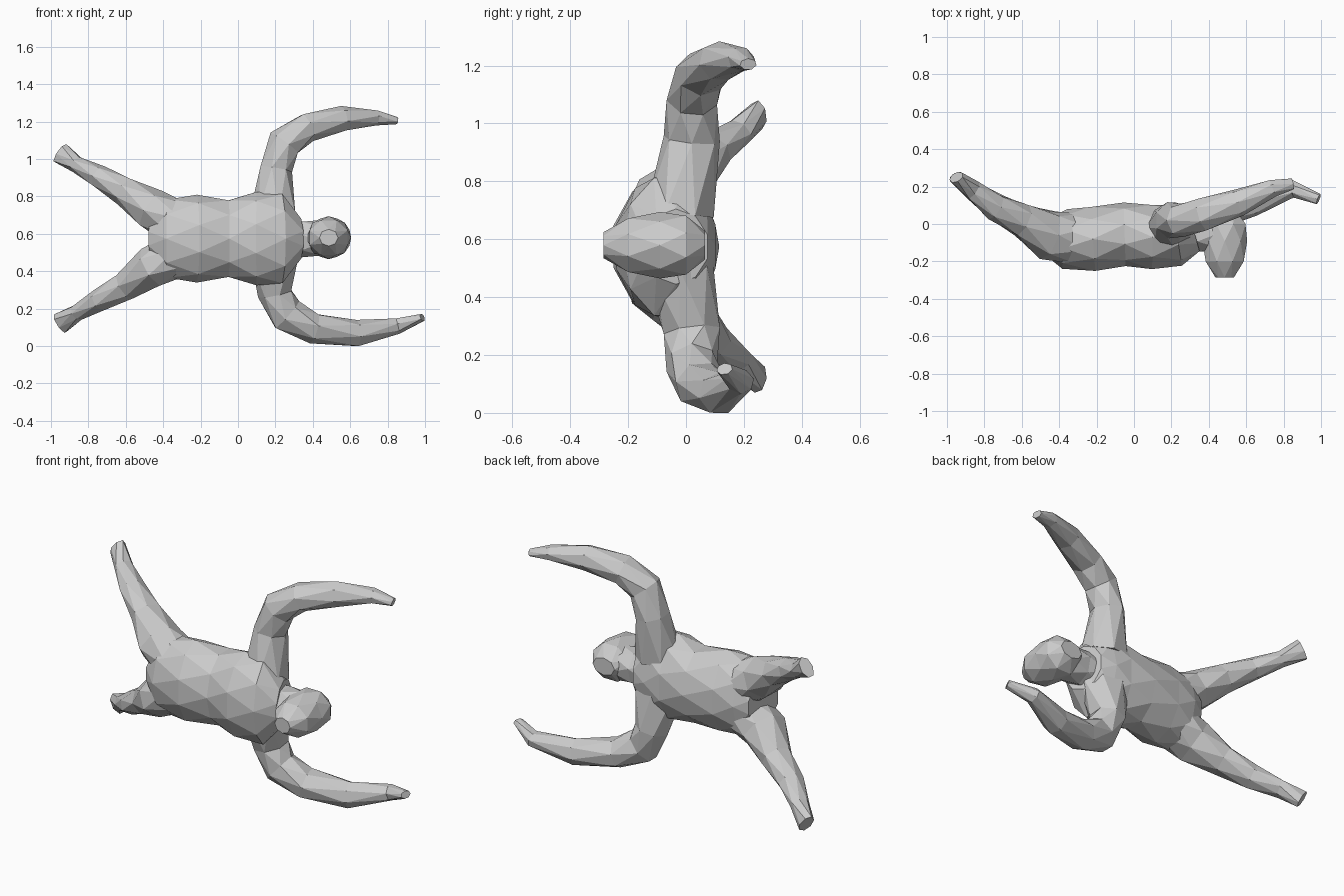
import bpy, bmesh, math
from mathutils import Vector

if "Cube" in bpy.data.objects:
    bpy.data.objects.remove(bpy.data.objects["Cube"])


def loft(name, stations, sides, up=(0, 1, 0)):
    """Faceted tube through (x, y, z, radius_a, radius_b); radius_b lies along 'up'."""
    up = Vector(up)
    pts = [Vector(s[:3]) for s in stations]
    bm = bmesh.new()
    rings = []
    for i, s in enumerate(stations):
        t = (pts[min(i + 1, len(pts) - 1)] - pts[max(i - 1, 0)]).normalized()
        a = t.cross(up).normalized()
        b = a.cross(t)
        ring = []
        for k in range(sides):
            # half a step of twist per ring gives the triangulated look
            ang = 2 * math.pi * (k + 0.5 * (i % 2)) / sides
            ring.append(bm.verts.new(pts[i] + a * s[3] * math.cos(ang) + b * s[4] * math.sin(ang)))
        rings.append(ring)
    for i in range(len(rings) - 1):
        p, q = rings[i], rings[i + 1]
        for k in range(sides):
            n = (k + 1) % sides
            if i % 2 == 0:
                bm.faces.new((p[k], p[n], q[k]))
                bm.faces.new((p[n], q[n], q[k]))
            else:
                bm.faces.new((p[k], q[n], q[k]))
                bm.faces.new((p[k], p[n], q[n]))
    bm.faces.new(rings[0])
    bm.faces.new(rings[-1])
    bmesh.ops.recalc_face_normals(bm, faces=bm.faces)
    mesh = bpy.data.meshes.new(name)
    bm.to_mesh(mesh)
    bm.free()
    ob = bpy.data.objects.new(name, mesh)
    bpy.context.collection.objects.link(ob)
    return ob


def lower_arm(x, y, z, ra, rb):
    """The other arm: mirrored, longer, less wide, with the forearm tilted inwards."""
    x += 0.21 * max(0, x - 0.2)
    tilt = max(0, x - 0.6)
    return x, y - 0.6 * max(0, x - 0.85), 0.605 - 0.82 * (z - 0.605) + 0.22 * tilt, ra * 1.05, rb


# torso, hips to shoulders: x, y, half height, half depth
torso = [(-0.455, -0.06, 0.12, 0.11), (-0.37, -0.08, 0.22, 0.16), (-0.22, -0.08, 0.235, 0.18),
         (-0.05, -0.055, 0.215, 0.17), (0.10, -0.07, 0.25, 0.18), (0.23, -0.06, 0.25, 0.165),
         (0.32, -0.035, 0.13, 0.12)]
body = loft("swimmer_body", [(x, y, 0.6, h, d) for x, y, h, d in torso], 10)

# head, face to nape: y, half width, half height
head = [(-0.285, 0.05, 0.045), (-0.20, 0.11, 0.10), (-0.09, 0.12, 0.115),
        (0.0, 0.12, 0.11), (0.065, 0.07, 0.05)]

arm = [(0.19, -0.02, 0.72, 0.13, 0.12), (0.20, 0.02, 0.97, 0.09, 0.10),
       (0.25, 0.02, 1.11, 0.095, 0.09), (0.37, 0.05, 1.195, 0.08, 0.09),
       (0.56, 0.115, 1.24, 0.07, 0.075), (0.74, 0.19, 1.247, 0.042, 0.048),
       (0.85, 0.215, 1.23, 0.02, 0.03)]

leg = [(-0.30, -0.08, 0.67, 0.13, 0.14), (-0.46, -0.06, 0.755, 0.115, 0.135),
       (-0.60, 0.02, 0.85, 0.08, 0.09), (-0.74, 0.09, 0.93, 0.063, 0.075),
       (-0.86, 0.18, 0.995, 0.045, 0.055), (-0.95, 0.25, 1.055, 0.06, 0.035)]

parts = [
    loft("neck", [(x, -0.05, 0.6, 0.1, 0.1) for x in (0.22, 0.34, 0.45)], 7),
    loft("head", [(0.485, y, 0.605, w, h) for y, w, h in head], 8, up=(0, 0, 1)),
    loft("upper_arm", arm, 7),
    loft("lower_arm", [lower_arm(*s) for s in arm], 7),
    loft("upper_leg", leg, 7),
    loft("lower_leg", [(x, y, 1.2 - z, a, b) for x, y, z, a, b in leg], 7),
]

# fuse everything into one continuous skin
bpy.context.view_layer.objects.active = body
for part in parts:
    mod = body.modifiers.new(part.name, 'BOOLEAN')
    mod.operation = 'UNION'
    mod.solver = 'EXACT'
    mod.object = part
    bpy.ops.object.modifier_apply(modifier=mod.name)
    bpy.data.objects.remove(part)

# rest the lowest point on the ground
low = min(v.co.z for v in body.data.vertices)
for v in body.data.vertices:
    v.co.z -= low
